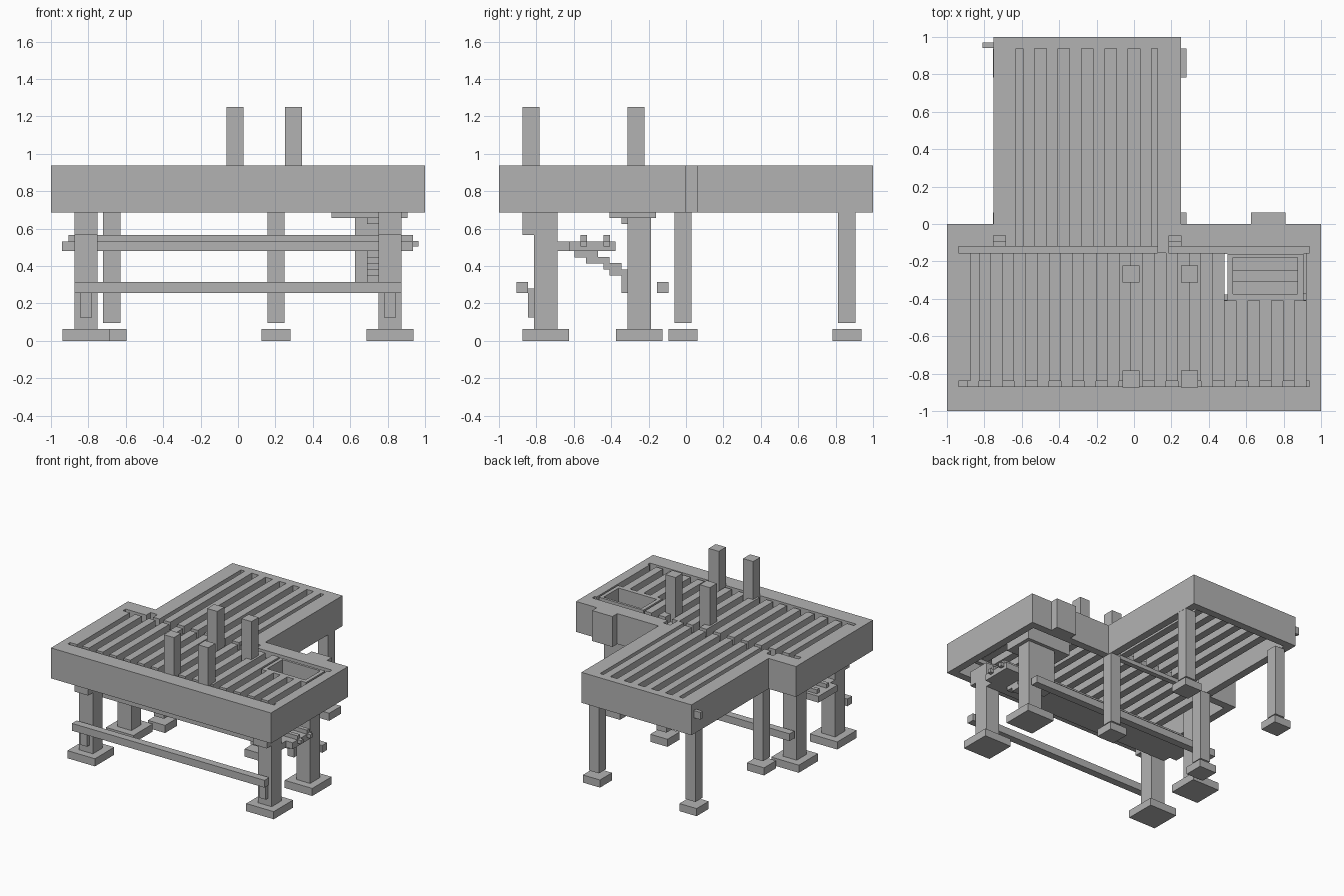
import bpy, bmesh

mat = bpy.data.materials.new("weathered grey")
mat.diffuse_color = (0.45, 0.45, 0.45, 1)


def part(name, boxes):
    """One object made of boxes given as (x0, x1, y0, y1, z0, z1)."""
    bm = bmesh.new()
    for x0, x1, y0, y1, z0, z1 in boxes:
        cube = bmesh.ops.create_cube(bm, size=1)
        for v in cube["verts"]:
            v.co.x = x0 if v.co.x < 0 else x1
            v.co.y = y0 if v.co.y < 0 else y1
            v.co.z = z0 if v.co.z < 0 else z1
    mesh = bpy.data.meshes.new(name)
    bm.to_mesh(mesh)
    bm.free()
    mesh.materials.append(mat)
    obj = bpy.data.objects.new(name, mesh)
    bpy.context.collection.objects.link(obj)
    return obj


LOW, TOP = 0.6875, 0.9375      # underside and top of the deck
MID, SUB = 0.875, 0.8125       # groove floor and its underside
W = 0.0625                     # wall thickness

# deck walls
part("deck_rim", [
    (-1, 1, -1, -1 + W, LOW, TOP),
    (-1, -1 + W, -1 + W, 0, LOW, TOP),
    (1 - W, 1, -1 + W, 0, LOW, TOP),
    (-1 + W, -0.75, -W, 0, LOW, TOP),
    (0.25, 1 - W, -W, 0, LOW, TOP),
])
part("walkway_rim", [
    (-0.75, -0.75 + W, -W, 1, LOW, TOP),
    (0.25 - W, 0.25, -W, 1, LOW, TOP),
    (-0.75 + W, 0.25 - W, 1 - W, 1, LOW, TOP),
])

# flat borders around the boards
part("deck_border", [
    (-1 + W, 1 - W, -1 + W, -0.87, MID, TOP),
    (-1 + W, -0.75, -0.12, -W, MID, TOP),
    (0.25, 1 - W, -0.12, -W, MID, TOP),
    (-1 + W, -0.875, -0.84, -0.155, MID, TOP),
    (0.92, 1 - W, -0.84, -0.155, MID, TOP),
    (0.125, 0.185, -0.155, -0.12, MID, TOP),
])
part("walkway_border", [
    (-0.75 + W, -0.63, -0.12, 1 - W, MID, TOP),
    (0.125, 0.25 - W, -0.12, 1 - W, MID, TOP),
])

# deck boards with lower boards closing the gaps
boards, fillers = [], []
for k in range(15):
    c = -0.86 + 0.125 * k
    end = -0.41 if 0.45 < c else -0.155
    fillers.append((c - 0.031, c + 0.031, -0.87, end, SUB, MID))
    if k < 14:
        end = -0.41 if c + 0.094 > 0.5 else -0.155
        boards.append((c + 0.031, c + 0.094, -0.84, end, MID, TOP))
part("deck_boards", boards)
part("deck_lower_boards", fillers)

# walkway boards
boards, fillers = [], []
for k in range(7):
    c = -0.625 + 0.125 * k
    fillers.append((c - 0.031, c + 0.031, -0.12, 1 - W, SUB, MID))
    if k < 6:
        boards.append((c + 0.031, c + 0.094, -0.12, 1 - W, MID, TOP))
part("walkway_boards", boards)
part("walkway_lower_boards", fillers)

# cross joists under the board ends
part("cross_joists", [
    (-1 + W, 1 - W, -0.875, -0.84, 0.78, SUB),
    (-1 + W, 1 - W, -0.16, -0.12, 0.78, SUB),
])

# sunken hatch
part("hatch", [
    (0.5, 0.905, -0.41, -0.16, 0.656, LOW),
    (0.5, 0.53, -0.41, -0.16, LOW, TOP),
    (0.875, 0.905, -0.41, -0.16, LOW, TOP),
    (0.53, 0.875, -0.41, -0.375, LOW, TOP),
    (0.53, 0.875, -0.18, -0.16, LOW, TOP),
    (0.53, 0.875, -0.31, -0.245, LOW, 0.75),
])

# posts standing on the deck
for x in (-0.062, 0.25):
    for y in (-0.875, -0.313):
        part("top_post", [(x, x + 0.092, y, y + 0.092, MID, 1.25)])

# deck legs on square feet
for x in (-0.8125, 0.8125):
    for y, fy in ((-0.75, -0.75), (-0.25, -0.25)):
        part("deck_leg", [(x - W, x + W, y - W, y + W, W, LOW)])
        part("deck_foot", [(x - 0.125, x + 0.125, fy - 0.125, fy + 0.125, 0, W)])
    # corbel and beam hanger on the front legs
    part("corbel", [(x - W, x + W, -0.875, -0.8125, 0.565, LOW)])
    part("beam_hanger", [(x - 0.031, x + 0.031, -0.845, -0.8125, 0.125, 0.28)])

# walkway legs, standing just clear of their feet
for x in (-0.675, 0.203):
    for y in (-0.016, 0.86):
        part("walkway_leg", [(x - 0.046, x + 0.046, y - 0.046, y + 0.046, 0.096, LOW)])
        part("walkway_foot", [(x - 0.078, x + 0.078, y - 0.078, y + 0.078, 0, W)])

# low beams
for name, y in (("front_beam", -0.875), ("back_beam", -0.125)):
    part(name, [(-0.875, 0.875, y - 0.031, y + 0.031, 0.255, 0.315)])

# shelf under the deck with two rails
part("shelf", [
    (-0.94, 0.935, -0.625, -0.378, 0.48, 0.532),
    (-0.875, 0.875, -0.69, -0.625, 0.48, 0.532),
])
part("shelf_rails", [(-0.905, 0.935, y, y + 0.033, 0.53, 0.565) for y in (-0.563, -0.44)]
     + [(0.935, 0.965, y, y + 0.033, 0.505, 0.565 - 0.03) for y in (-0.563, -0.44)])

# block beside the back leg and stepped brace
part("leg_block", [(0.625, 0.75, -0.3125, -0.1875, 0.315, 0.656)])
part("stepped_brace", [(0.69, 0.75, y0, y1, z, z + 0.033) for y0, y1, z in (
    (-0.595, -0.47, 0.447), (-0.535, -0.41, 0.415), (-0.44, -0.345, 0.383),
    (-0.41, -0.313, 0.35), (-0.345, -0.313, 0.32), (-0.345, -0.313, 0.287),
    (-0.345, -0.313, 0.255), (-0.345, -0.313, 0.625))])

# small blocks on the outside of the rim
part("back_block", [(0.625, 0.81, 0, 0.0625, LOW, TOP)])
part("side_peg", [(-0.81, -0.75, 0.94, 0.97, 0.82, 0.88)])
